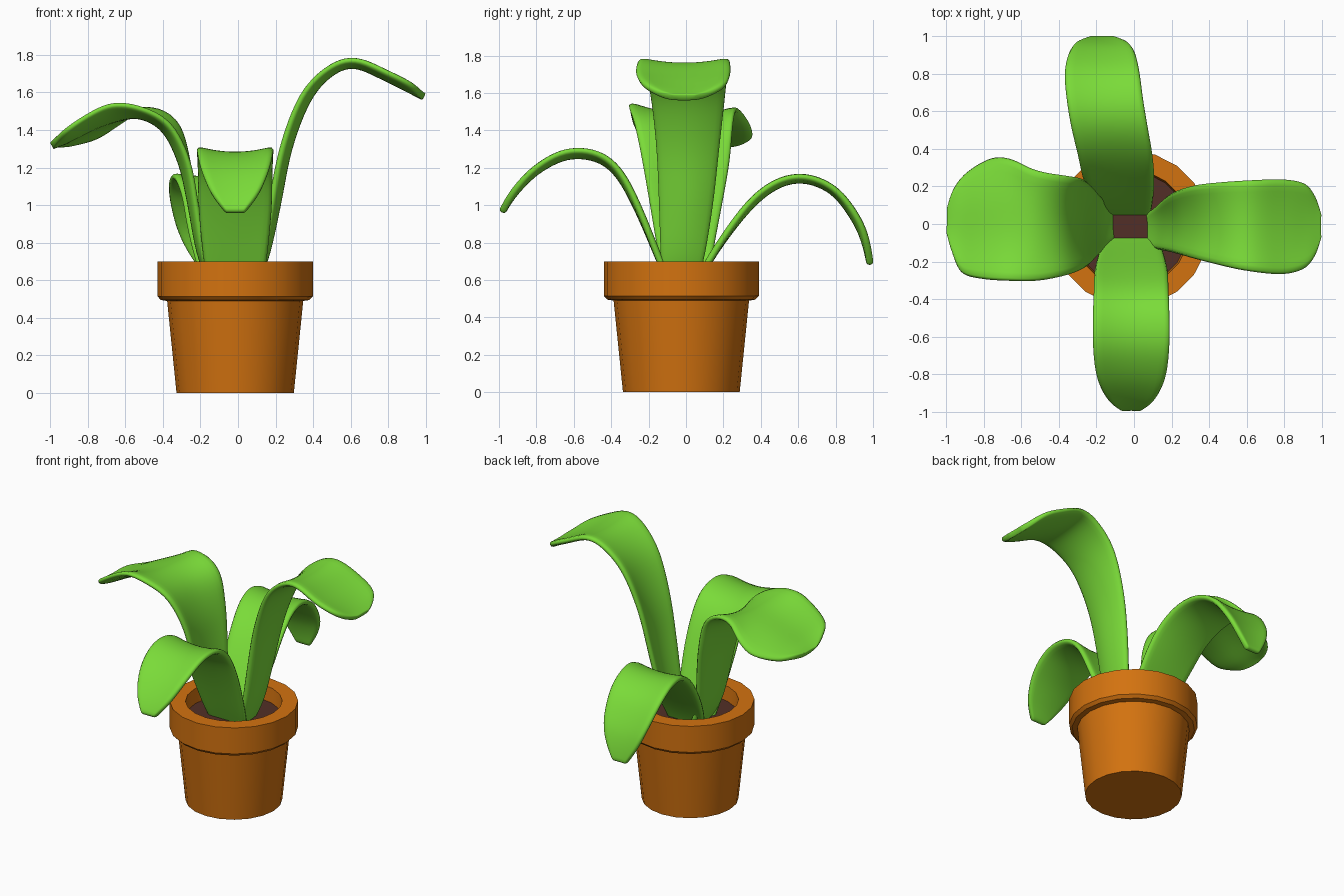
import bpy
import bmesh
import math
from mathutils import Vector

default_cube = bpy.data.objects.get("Cube")
if default_cube:
    bpy.data.objects.remove(default_cube, do_unlink=True)

POT_CENTRE = Vector((-0.015, -0.025, 0))
POT_SIDES = 20


def make_material(name, colour):
    material = bpy.data.materials.new(name)
    material.use_nodes = True
    rgba = (*colour, 1)
    material.diffuse_color = rgba
    material.node_tree.nodes["Principled BSDF"].inputs["Base Color"].default_value = rgba
    return material


leaf_green = make_material("leaf green", (0.195, 0.71, 0.04))
terracotta = make_material("terracotta orange", (0.65, 0.17, 0.005))
soil_brown = make_material("soil brown", (0.085, 0.028, 0.02))


def finish_object(name, mesh_builder, material, location=(0, 0, 0)):
    mesh = bpy.data.meshes.new(name)
    mesh_builder.to_mesh(mesh)
    mesh_builder.free()
    mesh.materials.append(material)
    obj = bpy.data.objects.new(name, mesh)
    obj.location = location
    bpy.context.collection.objects.link(obj)
    return obj


def shade_smooth(obj, degrees):
    bpy.ops.object.select_all(action="DESELECT")
    obj.select_set(True)
    bpy.context.view_layer.objects.active = obj
    bpy.ops.object.shade_smooth_by_angle(angle=math.radians(degrees))


def lathe(name, profile, material):
    """Turn a (radius, height) profile around the pot axis."""
    bm = bmesh.new()
    points = [bm.verts.new((radius, 0, height)) for radius, height in profile]
    edges = [bm.edges.new(pair) for pair in zip(points, points[1:])]
    bmesh.ops.spin(bm, geom=points + edges, cent=(0, 0, 0), axis=(0, 0, 1),
                   angle=math.tau, steps=POT_SIDES, use_duplicate=False)
    bmesh.ops.remove_doubles(bm, verts=bm.verts, dist=0.0005)
    bmesh.ops.recalc_face_normals(bm, faces=bm.faces)
    obj = finish_object(name, bm, material, POT_CENTRE)
    shade_smooth(obj, 30)
    return obj


def smooth_rows(rows, steps):
    """Interpolate the leaf stations with a Catmull-Rom spline."""
    padded = [rows[0]] + rows + [rows[-1]]
    result = []
    for a, b, c, d in zip(padded, padded[1:], padded[2:], padded[3:]):
        for step in range(steps):
            t = step / steps
            result.append([
                q + t * ((r - p) + t * ((2 * p - 5 * q + 4 * r - s)
                                        + t * (3 * q - p - 3 * r + s))) / 2
                for p, q, r, s in zip(a, b, c, d)])
    return result + [list(rows[-1])]


def leaf(name, out, side, stations):
    """Each station: reach, height, sideways shift, half width, lift of each edge."""
    out, side, up = Vector(out), Vector(side), Vector((0, 0, 1))
    rows = smooth_rows([(*row[:5], row[-1]) for row in stations], 3)
    across = [i / 4 for i in range(-4, 5)]
    bm = bmesh.new()
    grid = []
    for index, (reach, height, shift, half, lift_neg, lift_pos) in enumerate(rows):
        before = rows[max(index - 1, 0)]
        after = rows[min(index + 1, len(rows) - 1)]
        tangent = Vector((after[0] - before[0], after[1] - before[1])).normalized()
        normal = up * tangent.x - out * tangent.y
        centre = out * reach + up * height + side * shift
        grid.append([
            bm.verts.new(centre + side * half * u
                         + normal * (lift_pos if u > 0 else lift_neg) * u * u)
            for u in across])
    for lower, upper in zip(grid, grid[1:]):
        for i in range(len(across) - 1):
            bm.faces.new((lower[i], lower[i + 1], upper[i + 1], upper[i]))
    bmesh.ops.recalc_face_normals(bm, faces=bm.faces)
    obj = finish_object(name, bm, leaf_green)
    # Fleshy thickness with rounded edges
    solid = obj.modifiers.new("thickness", "SOLIDIFY")
    solid.thickness = 0.038
    solid.offset = 0
    rounding = obj.modifiers.new("rounded edges", "SUBSURF")
    rounding.levels = rounding.render_levels = 1
    shade_smooth(obj, 180)
    return obj


# Pot with a heavy rim and open top
lathe("pot", [(0, 0), (0.312, 0), (0.362, 0.49), (0.395, 0.495), (0.414, 0.515),
              (0.414, 0.7), (0.312, 0.7), (0.3, 0.56)], terracotta)

# Soil filling the pot
lathe("soil", [(0, 0.6), (0.306, 0.6), (0.3, 0.56)], soil_brown)

# Four arching leaves
leaf("front_leaf", (0, -1, 0), (1, 0, 0), [
    (0.06, 0.52, -0.015, 0.13, 0),
    (0.13, 0.68, -0.015, 0.165, 0),
    (0.25, 0.96, -0.015, 0.195, 0.01),
    (0.36, 1.16, -0.015, 0.2, 0.02),
    (0.48, 1.25, -0.015, 0.205, 0.03),
    (0.64, 1.26, -0.015, 0.205, 0.03),
    (0.8, 1.18, -0.015, 0.185, 0.02),
    (0.92, 1.06, -0.015, 0.13, 0.01),
    (0.985, 0.96, -0.015, 0.05, 0)])

leaf("back_leaf", (0, 1, 0), (1, 0, 0), [
    (0.03, 0.52, -0.04, 0.12, 0),
    (0.11, 0.68, -0.06, 0.16, 0),
    (0.24, 0.87, -0.08, 0.19, 0.01),
    (0.38, 1.03, -0.1, 0.2, 0.02),
    (0.52, 1.12, -0.13, 0.205, 0.02),
    (0.66, 1.13, -0.155, 0.205, 0.02),
    (0.8, 1.06, -0.17, 0.2, 0.02),
    (0.91, 0.91, -0.17, 0.17, 0.02),
    (0.96, 0.79, -0.17, 0.12, 0.01),
    (0.985, 0.68, -0.17, 0.05, 0)])

leaf("left_leaf", (1, 0, 0), (0, 1, 0), [
    (0.05, 0.52, -0.04, 0.08, 0),
    (0.14, 0.7, -0.02, 0.115, 0.02),
    (0.21, 1, 0, 0.145, 0.04),
    (0.27, 1.3, 0.01, 0.17, 0.04),
    (0.37, 1.56, 0.01, 0.2, 0.04),
    (0.49, 1.7, 0, 0.225, 0.03),
    (0.62, 1.745, -0.01, 0.245, 0.03),
    (0.78, 1.68, -0.015, 0.255, 0.03),
    (0.9, 1.62, -0.01, 0.225, 0.03),
    (0.96, 1.59, -0.01, 0.15, 0.01),
    (0.99, 1.575, -0.01, 0.06, 0)])

leaf("right_leaf", (-1, 0, 0), (0, 1, 0), [
    (0.08, 0.52, 0.04, 0.1, 0),
    (0.19, 0.7, 0, 0.14, 0.02),
    (0.25, 1, 0, 0.195, 0.03),
    (0.3, 1.22, 0, 0.235, 0.04),
    (0.39, 1.4, -0.01, 0.265, 0.04, 0.08),
    (0.52, 1.475, -0.01, 0.295, 0.04, 0.04),
    (0.65, 1.46, 0.02, 0.325, 0.08, -0.03),
    (0.78, 1.41, 0.03, 0.325, 0.07, -0.06),
    (0.9, 1.35, 0.01, 0.27, 0.05, -0.03),
    (0.965, 1.325, 0.02, 0.16, 0.02, 0),
    (0.99, 1.315, 0.02, 0.06, 0)])
